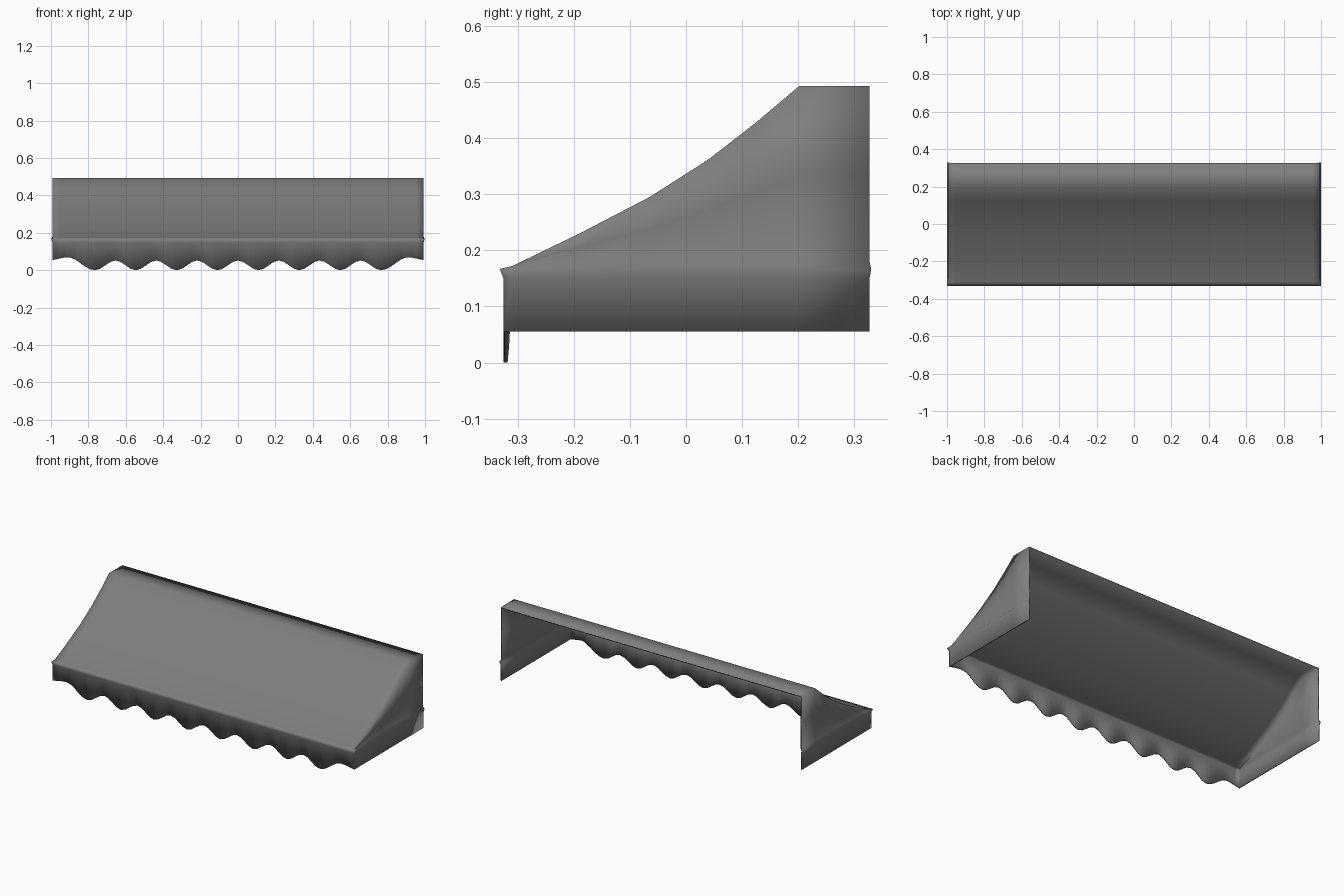
import bpy, bmesh
from math import cos, pi

if "Cube" in bpy.data.objects:
    bpy.data.objects.remove(bpy.data.objects["Cube"])

canvas = bpy.data.materials.new("grey canvas")
canvas.use_nodes = True
GREY = (0.21, 0.21, 0.21, 1)
canvas.diffuse_color = GREY
canvas.node_tree.nodes["Principled BSDF"].inputs["Base Color"].default_value = GREY

# Roof profile from the wall to the front lip, as (y, z)
profile = [(.327, .493), (.202, .493), (.125, .428), (.04, .362),
           (-.065, .295), (-.19, .23), (-.31, .172)]
LIP_Z, HEM_Z = .167, .055
PANEL, LIP, SKIRT = .991, .999, .993      # half widths
PERIOD = .22

# Columns across the width, with a support column near each end
half = [i * PERIOD / 8 for i in range(1, 35)] + [.96, 1]
xs = [-x for x in reversed(half)] + [0] + half


def hem(x):
    """Height of the scalloped edge."""
    a = abs(x)
    if a <= .77:
        return .026 + .026 * cos(2 * pi * x / PERIOD)
    if a <= .92:
        return .07 * (1 - cos(pi * (a - .77) / .15)) / 2
    return .07 + (HEM_Z - .07) * (a - .92) / .08


def fold(x):
    """Slight waviness of the hanging cloth."""
    return .002 * (1 + cos(2 * pi * x / PERIOD)) if abs(x) < .9 else 0


bm = bmesh.new()


def sheet(rows):
    grid = [[bm.verts.new(p) for p in row] for row in rows]
    for a, b in zip(grid, grid[1:]):
        for i in range(len(a) - 1):
            bm.faces.new((a[i], a[i + 1], b[i + 1], b[i]))


# Sloped roof, front lip and scalloped valance
rows = [[(x * PANEL, y, z) for x in xs] for y, z in profile]
rows.append([(x * LIP, -.332, LIP_Z) for x in xs])
rows.append([(x * SKIRT, -.325, .15) for x in xs])
rows.append([(x * SKIRT, -.325 + fold(x), hem(x)) for x in xs])
sheet(rows)

# End panels with a raised seam and a straight skirt
for side in (-1, 1):
    columns = []
    for y, z in profile:
        low = min(z, .18) if z > .18 else .17
        column = [(side * PANEL, y, z + (low - z) * t) for t in (0, .5, 1)]
        seam_y = y + .003 if y > .3 else y
        column += [(side * LIP, seam_y, LIP_Z),
                   (side * SKIRT, y, .15), (side * SKIRT, y, HEM_Z)]
        columns.append(column)
    corner = (side * LIP, -.332, LIP_Z)
    columns.append([corner] * 4 + [(side * SKIRT, -.325, .15),
                                   (side * SKIRT, -.325, HEM_Z)])
    sheet(columns)

# Weld the sheets and turn them outwards
bmesh.ops.remove_doubles(bm, verts=bm.verts, dist=.0005)
bmesh.ops.dissolve_degenerate(bm, edges=bm.edges, dist=.0001)
bmesh.ops.recalc_face_normals(bm, faces=bm.faces)
bm.normal_update()
top = max(bm.faces, key=lambda f: f.calc_center_median().z)
if top.normal.z < 0:
    bmesh.ops.reverse_faces(bm, faces=bm.faces)
for f in bm.faces:
    f.smooth = True

mesh = bpy.data.meshes.new("awning_canopy")
bm.to_mesh(mesh)
bm.free()
mesh.materials.append(canvas)
awning = bpy.data.objects.new("awning_canopy", mesh)
bpy.context.collection.objects.link(awning)

# Cloth thickness
solid = awning.modifiers.new("thickness", "SOLIDIFY")
solid.thickness = .007
solid.offset = -1
